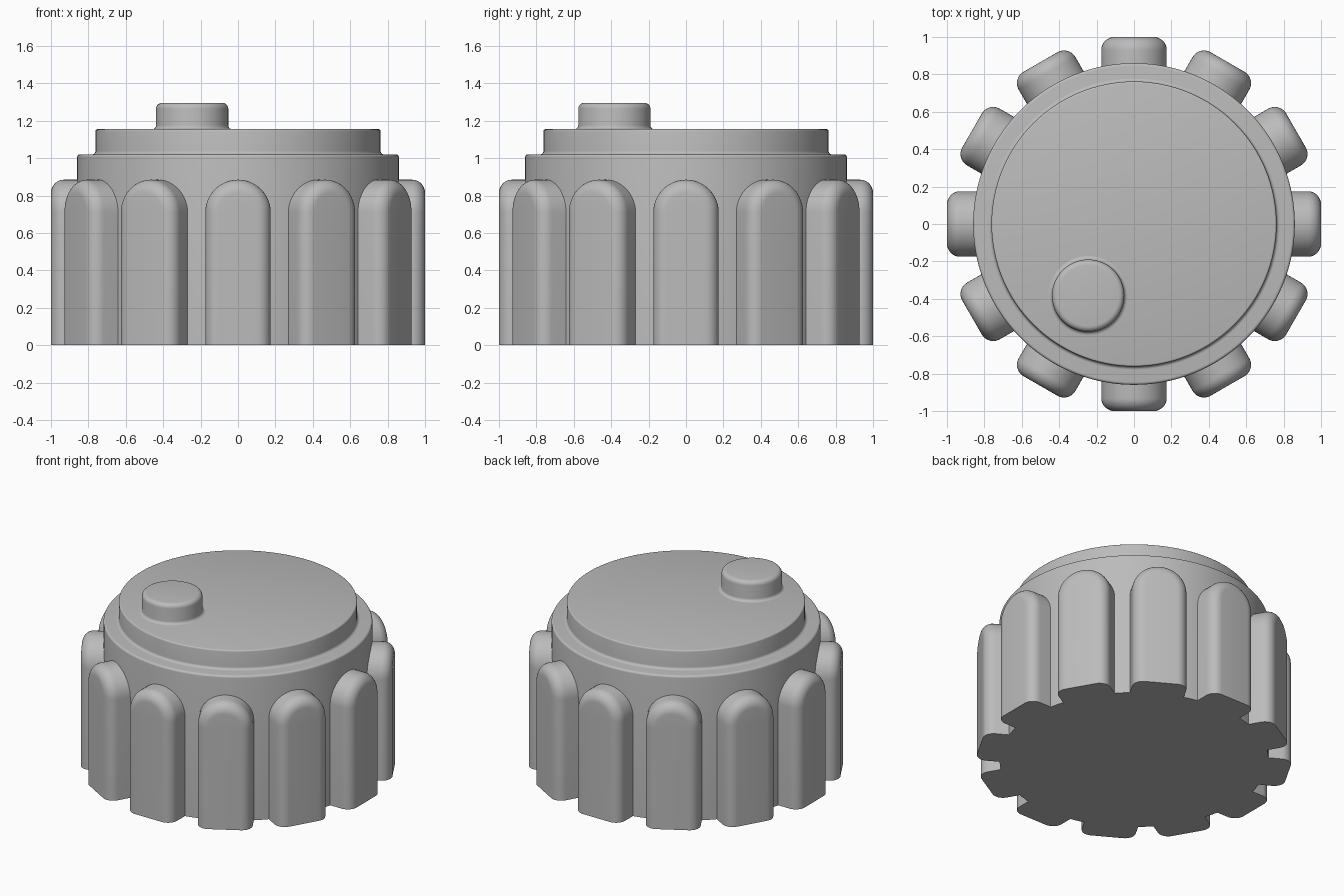
import bpy, bmesh
from math import sin, cos, pi, radians

cube = bpy.data.objects.get("Cube")
if cube:
    bpy.data.objects.remove(cube, do_unlink=True)

grey = bpy.data.materials.new("Plain grey")
grey.use_nodes = True
colour = (0.5, 0.5, 0.5, 1)
grey.diffuse_color = colour
grey.node_tree.nodes["Principled BSDF"].inputs["Base Color"].default_value = colour


def finish(name, bm, location=(0, 0, 0)):
    bmesh.ops.recalc_face_normals(bm, faces=bm.faces)
    mesh = bpy.data.meshes.new(name)
    bm.to_mesh(mesh)
    bm.free()
    mesh.materials.append(grey)
    obj = bpy.data.objects.new(name, mesh)
    obj.location = location
    bpy.context.collection.objects.link(obj)
    bpy.ops.object.select_all(action='DESELECT')
    obj.select_set(True)
    bpy.context.view_layer.objects.active = obj
    bpy.ops.object.shade_smooth_by_angle(angle=radians(35))
    return obj


def loft(bm, rings, closed_ends=True):
    loops = [[bm.verts.new(p) for p in ring] for ring in rings]
    n = len(loops[0])
    for a, b in zip(loops, loops[1:]):
        for i in range(n):
            j = (i + 1) % n
            bm.faces.new((a[i], a[j], b[j], b[i]))
    bm.faces.new(loops[0])
    bm.faces.new(loops[-1])


def arc(cx, cz, r, start, end, steps=5):
    angles = [radians(start + (end - start) * i / steps) for i in range(steps + 1)]
    return [(cx + r * cos(a), cz + r * sin(a)) for a in angles]


def turned(name, profile, segments, location=(0, 0, 0)):
    bm = bmesh.new()
    loft(bm, [[(r * cos(2 * pi * i / segments), r * sin(2 * pi * i / segments), z)
               for i in range(segments)] for r, z in profile])
    return finish(name, bm, location)


# Stepped round body: wall, rounded shoulder, fillet, raised top disc
R, R_TOP = 0.86, 0.762
profile = [(R, 0)]
profile += arc(R - 0.015, 1.005, 0.015, 0, 90)
profile += arc(R_TOP + 0.018, 1.038, 0.018, 270, 180)
profile += arc(R_TOP - 0.01, 1.145, 0.01, 0, 90, 3)
turned("knob_body", profile, 128)

# Round pointer button with a filleted foot and softened rim
B = 0.193
profile = [(B + 0.02, 1.14)]
profile += arc(B + 0.02, 1.175, 0.02, 270, 180)
profile += arc(B - 0.03, 1.265, 0.03, 0, 90)
turned("pointer_button", profile, 64, (-0.245, -0.383, 0))

# Arched grip ribs with rounded outer edges and flat feet
HALF, ARCH_Z, ROUND = 0.175, 0.71, 0.07


def rib_outline(inset, y):
    r = HALF - inset
    arch = arc(0, ARCH_Z, r, 0, 180, 24)
    return [(r, y, 0)] + [(x, y, z) for x, z in arch] + [(-r, y, 0)]


for k in range(12):
    bm = bmesh.new()
    rings = [rib_outline(0, -0.75)]
    rings += [rib_outline(ROUND - d, -y) for d, y in arc(0, 1 - ROUND, ROUND, 0, 90, 8)]
    loft(bm, rings)
    rib = finish(f"grip_rib_{k + 1}", bm)
    rib.rotation_euler.z = k * pi / 6
